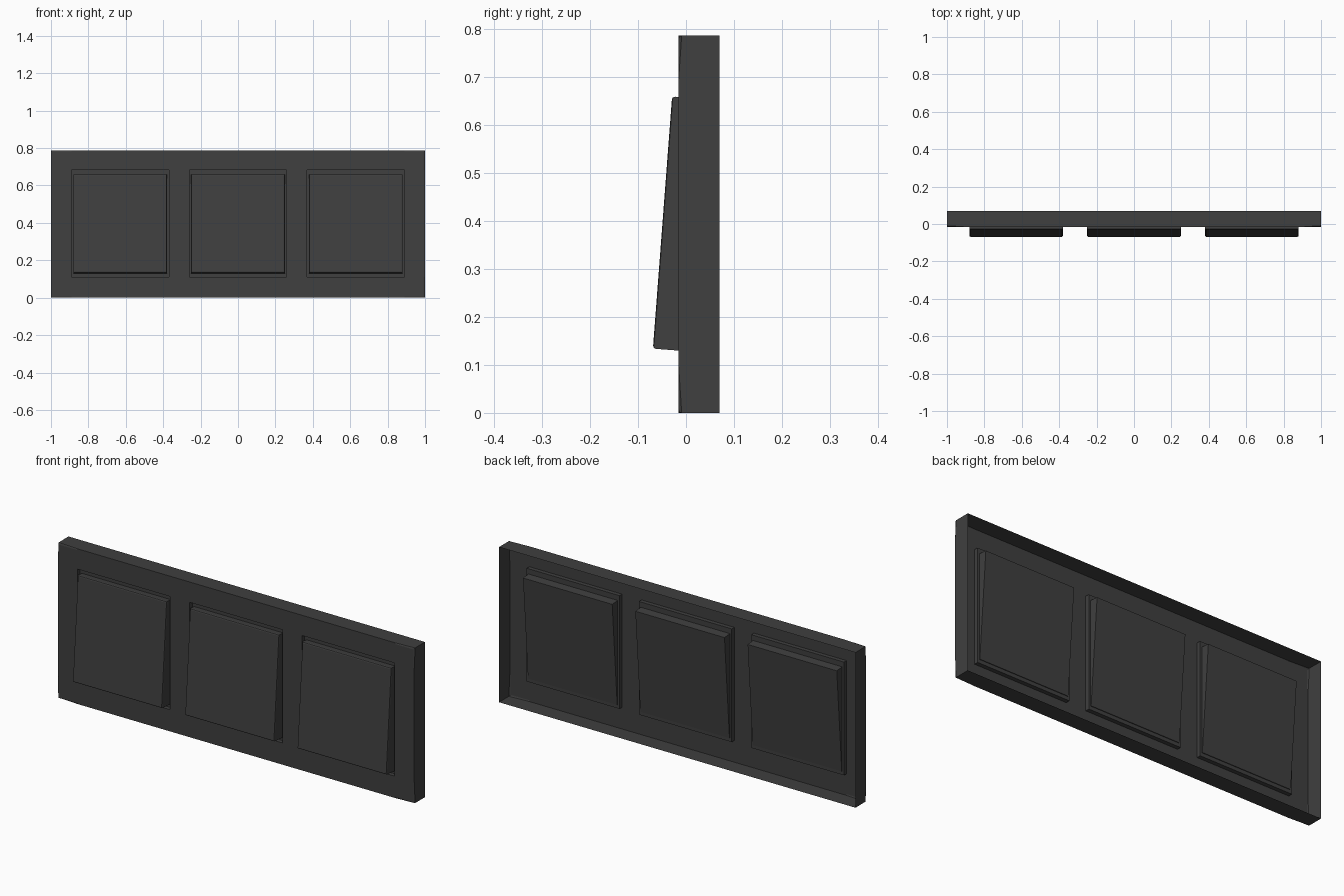
import bpy, bmesh
from mathutils import Vector

if "Cube" in bpy.data.objects:
    bpy.data.objects.remove(bpy.data.objects["Cube"])

dark = bpy.data.materials.new("dark_grey")
dark.diffuse_color = (0.05, 0.05, 0.05, 1)
dark.use_nodes = True
dark.node_tree.nodes["Principled BSDF"].inputs["Base Color"].default_value = dark.diffuse_color

FRONT, BACK, LEDGE = -0.016, 0.07, 0.005
HEIGHT = 0.787
CENTRES = (-0.63, 0.0, 0.63)


def finish(bm, name):
    bmesh.ops.recalc_face_normals(bm, faces=bm.faces)
    me = bpy.data.meshes.new(name)
    bm.to_mesh(me)
    bm.free()
    ob = bpy.data.objects.new(name, me)
    bpy.context.collection.objects.link(ob)
    me.materials.append(dark)
    return ob


def extrude(bm, edges):
    geom = bmesh.ops.extrude_edge_only(bm, edges=edges)["geom"]
    return ([g for g in geom if isinstance(g, bmesh.types.BMVert)],
            [g for g in geom if isinstance(g, bmesh.types.BMEdge) and g.is_boundary])


def make_plate():
    # front face as a grid with three openings
    bm = bmesh.new()
    xs = [-1] + [c + s * 0.26 for c in CENTRES for s in (-1, 1)] + [1]
    zs = [0, 0.11, 0.684, HEIGHT]
    v = [[bm.verts.new((x, FRONT, z)) for z in zs] for x in xs]
    for i in range(len(xs) - 1):
        for j in range(3):
            if not (j == 1 and i % 2 == 1):
                bm.faces.new((v[i][j], v[i + 1][j], v[i + 1][j + 1], v[i][j + 1]))

    def is_rim(e):
        m = (e.verts[0].co + e.verts[1].co) / 2
        return abs(m.x) > 0.999 or m.z < 0.001 or m.z > HEIGHT - 0.001

    border = [e for e in bm.edges if e.is_boundary]
    rim = [e for e in border if is_rim(e)]
    holes = [e for e in border if not is_rim(e)]

    # opening walls, then a narrow ledge running under each rocker
    verts, edges = extrude(bm, holes)
    for p in verts:
        p.co.y = LEDGE
    verts, edges = extrude(bm, edges)
    zc = (zs[1] + zs[2]) / 2
    for p in verts:
        xc = min(CENTRES, key=lambda c: abs(c - p.co.x))
        p.co.x += 0.03 if p.co.x < xc else -0.03
        p.co.z += 0.03 if p.co.z < zc else -0.035

    # open-backed side walls with a softened front edge
    verts, edges = extrude(bm, rim)
    for p in verts:
        p.co.y = BACK
    bmesh.ops.bevel(bm, geom=rim, offset=0.007, segments=2,
                    profile=0.5, affect='EDGES')
    return finish(bm, "wall_plate")


def make_rocker(index, xc):
    # tilted slab swept across x
    bm = bmesh.new()
    low, high = Vector((0, -0.069, 0.134)), Vector((0, -0.029, 0.66))
    u = (high - low).normalized()
    n = Vector((0, u.z, -u.y)) * 0.078
    prof = [low, high, high + n, low + n]
    face = bm.faces.new([bm.verts.new(p + Vector((xc - 0.25, 0, 0))) for p in prof])
    geom = bmesh.ops.extrude_face_region(bm, geom=[face])["geom"]
    bmesh.ops.translate(bm, vec=(0.5, 0, 0),
                        verts=[g for g in geom if isinstance(g, bmesh.types.BMVert)])
    # soften only the front edges
    front = [e for e in bm.edges
             if all(abs((p.co - low).dot(n)) < 1e-5 for p in e.verts)]
    bmesh.ops.bevel(bm, geom=front, offset=0.006, segments=2,
                    profile=0.5, affect='EDGES')
    return finish(bm, f"rocker_switch_{index}")


make_plate()
for k, c in enumerate(CENTRES, 1):
    make_rocker(k, c)
